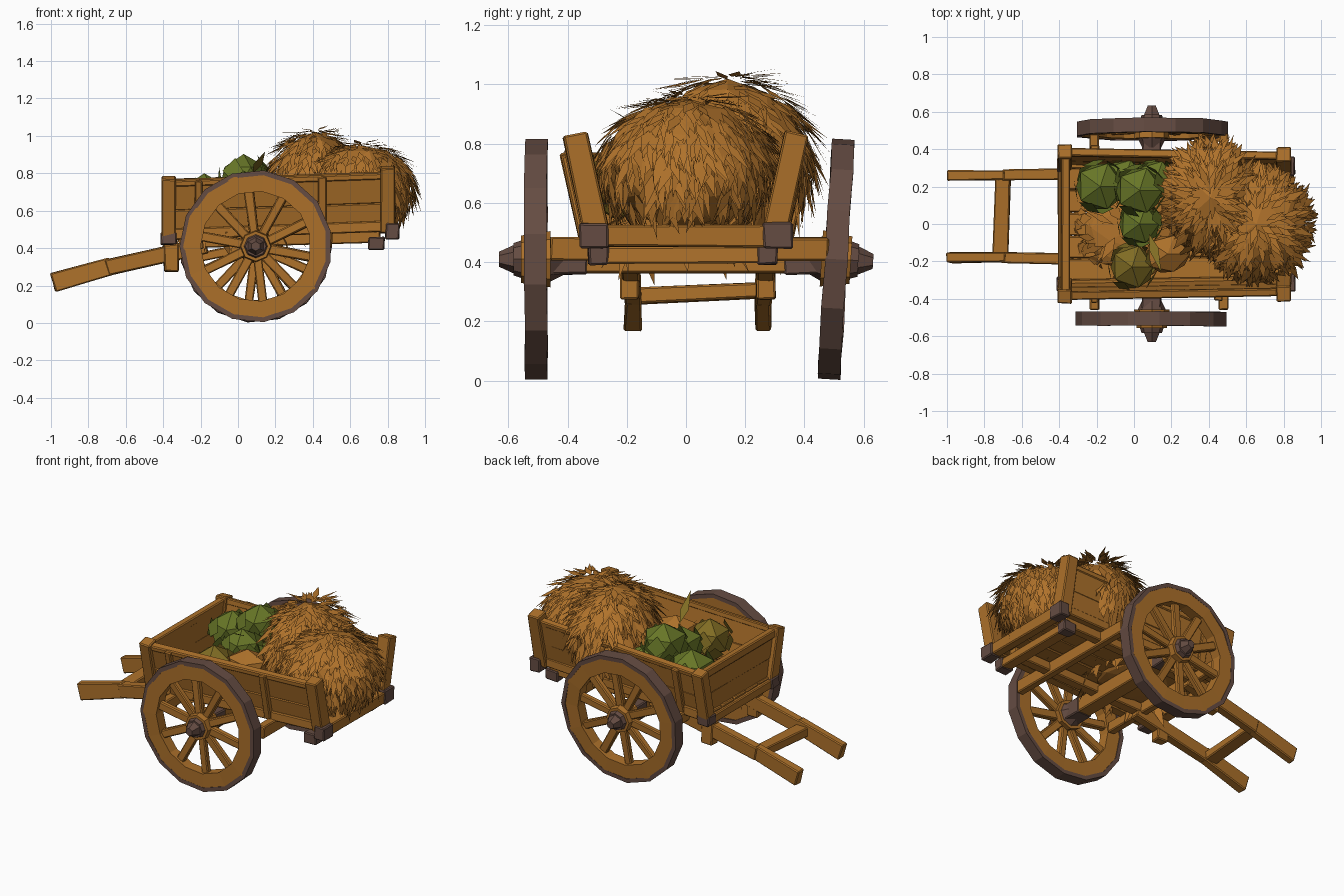
import bpy, bmesh, math, random
from mathutils import Vector, Matrix

if "Cube" in bpy.data.objects:
    bpy.data.objects.remove(bpy.data.objects["Cube"])

random.seed(4)

def material(name, rgb):
    m = bpy.data.materials.new(name)
    m.diffuse_color = (*rgb, 1)
    m.use_nodes = True
    m.node_tree.nodes["Principled BSDF"].inputs["Base Color"].default_value = m.diffuse_color
    return m

WOOD = material("wood", (0.41, 0.162, 0.023))
HAY = material("hay", (0.43, 0.168, 0.024))
IRON = material("iron", (0.13, 0.072, 0.055))
GREEN = material("cabbage green", (0.135, 0.18, 0.02))
OLIVE = material("olive", (0.215, 0.15, 0.017))

def finish(bm, name, mat, matrix=None, bevel=0):
    bmesh.ops.recalc_face_normals(bm, faces=bm.faces)
    if matrix:
        bm.transform(matrix)
    me = bpy.data.meshes.new(name)
    bm.to_mesh(me)
    bm.free()
    me.materials.append(mat)
    ob = bpy.data.objects.new(name, me)
    bpy.context.collection.objects.link(ob)
    if bevel:
        mod = ob.modifiers.new("worn edges", 'BEVEL')
        mod.width, mod.segments = bevel, 1
    return ob

def beam(name, a, b, w, h, mat=WOOD, up=(0, 0, 1), jitter=0.004, matrix=None, taper=1):
    """Rough-hewn bar from a to b; h is measured along up, w across it."""
    a, b, up = Vector(a), Vector(b), Vector(up)
    d = (b - a).normalized()
    side = d.cross(up).normalized()
    up = side.cross(d)
    bm = bmesh.new()
    bmesh.ops.create_cube(bm, size=1)
    for v in bm.verts:
        k = taper if v.co.x > 0 else 1
        v.co = ((a + b) / 2 + d * v.co.x * (b - a).length + side * v.co.y * w * k + up * v.co.z * h * k
                + Vector([random.uniform(-jitter, jitter) for _ in range(3)]))
    return finish(bm, name, mat, matrix, 0.006)

def capped_beam(name, a, b, w, h, cap):
    """Bar with iron shoes on both ends."""
    a, b = Vector(a), Vector(b)
    d = (b - a).normalized()
    beam(name, a, b, w, h)
    for p, s in ((a, 1), (b, -1)):
        beam(name + "_iron", p - d * s * 0.01, p + d * s * cap, w + 0.012, h + 0.012, IRON)

def ring(name, r0, r1, width, n, mat, matrix, jitter=0):
    """Square-section ring around local y."""
    bm = bmesh.new()
    loops = []
    for i in range(n):
        t = 2 * math.pi * i / n
        j = random.uniform(-jitter, jitter)
        loops.append([bm.verts.new((r * math.cos(t), y * width / 2 + j, r * math.sin(t)))
                      for r, y in ((r0, -1), (r1, -1), (r1, 1), (r0, 1))])
    for i in range(n):
        p, q = loops[i], loops[(i + 1) % n]
        for k in range(4):
            bm.faces.new((p[k], p[(k + 1) % 4], q[(k + 1) % 4], q[k]))
    return finish(bm, name, mat, matrix)

def cone(name, r0, r1, y0, y1, mat, matrix, n=8):
    bm = bmesh.new()
    bmesh.ops.create_cone(bm, cap_ends=True, segments=n, radius1=r0, radius2=r1, depth=abs(y1 - y0))
    turn = Matrix.Rotation(math.radians(-90 if y1 > y0 else 90), 4, 'X')
    return finish(bm, name, mat, matrix @ Matrix.Translation((0, (y0 + y1) / 2, 0)) @ turn)

# Wheels: iron tyre, wooden felloe, spokes and hub
for s, name, tilt in ((-1, "near_wheel", 0), (1, "far_wheel", -0.06)):
    m = (Matrix.Translation((0.095, s * 0.507, 0.41)) @ Matrix.Rotation(tilt, 4, 'X')
         @ Matrix.Rotation(0 if s > 0 else math.pi, 4, 'Z'))
    ring(name + "_tyre", 0.382, 0.408, 0.076, 15, IRON, m, 0.003)
    ring(name + "_felloe", 0.295, 0.388, 0.07, 15, WOOD, m, 0.002)
    for i in range(10):
        t = 2 * math.pi * (i + 0.3) / 10
        d = Vector((math.cos(t), 0, math.sin(t)))
        beam(name + "_spoke", d * 0.06, d * 0.315, 0.05, 0.036, up=(0, 1, 0), matrix=m)
    cone(name + "_hub", 0.095, 0.08, -0.05, 0.05, WOOD, m)
    cone(name + "_hub_cap", 0.066, 0.055, 0.04, 0.075, IRON, m)
    cone(name + "_axle_pin", 0.05, 0.025, 0.07, 0.125, IRON, m, 6)
    cone(name + "_hub_collar", 0.08, 0.05, -0.04, -0.10, IRON, m)

# Axle and the cross beams under the bed
capped_beam("axle", (0.095, -0.45, 0.41), (0.095, 0.45, 0.41), 0.09, 0.09, 0.12)
for x, z in ((-0.21, 0.43), (0.48, 0.445)):
    beam("cross_beam", (x, -0.46, z), (x, 0.48, z), 0.05, 0.075)
capped_beam("rear_cross_beam", (0.74, -0.32, 0.425), (0.74, 0.30, 0.425), 0.075, 0.055, 0.06)

# Body: points on the flared side walls (t = 0 at floor, 1 at top edge)
def wall(x, t, s):
    u = (x + 0.4) / 1.2
    return Vector((x, s * (0.325 - 0.02 * u + 0.06 * t), 0.475 + 0.04 * u + 0.28 * t))

for i in range(5):
    y = (i - 2) * 0.122
    beam("floor_plank", (-0.39, y, 0.475), (0.82, y * 0.95, 0.51), 0.121, 0.03)
for s in (-1, 1):
    up = wall(0, 1, s) - wall(0, 0, s)
    for t in (0.22, 0.70):
        beam("side_plank", wall(-0.37, t, s), wall(0.82, t, s), 0.03, 0.142, up=up)
    beam("side_top_rail", wall(-0.39, 0.97, s), wall(0.8, 0.97, s), 0.045, 0.035, up=up)
    beam("side_sill", wall(-0.39, 0.0, s), wall(0.83, 0.0, s), 0.06, 0.06)
    # corner posts and flush outside braces
    beam("front_post", wall(-0.37, -0.08, s), wall(-0.37, 1.07, s), 0.075, 0.075, up=(1, 0, 0))
    beam("rear_post", wall(0.80, -0.1, s), wall(0.80, 1.14, s), 0.085, 0.08, up=(1, 0, 0))
    for x in (-0.21, 0.45):
        out = Vector((0, s * 0.025, 0))
        beam("side_brace", wall(x, -0.08, s) + out, wall(x, 1.0, s) + out, 0.03, 0.045, up=(1, 0, 0))
# Front wall and end sills
for t in (0.22, 0.68):
    beam("front_plank", wall(-0.36, t, -1), wall(-0.36, t, 1), 0.03, 0.14)
beam("front_top_rail", wall(-0.365, 0.96, -1), wall(-0.365, 0.96, 1), 0.05, 0.045)
capped_beam("front_sill", (-0.37, -0.35, 0.45), (-0.37, 0.35, 0.45), 0.075, 0.055, 0.07)
capped_beam("rear_sill", (0.825, -0.35, 0.49), (0.825, 0.35, 0.49), 0.06, 0.075, 0.09)

# Pulling shafts with their crossbar, wedges and bearers under the floor
for y0, y1 in ((-0.18, -0.19), (0.26, 0.27)):
    beam("shaft_handle", (-0.99, y0, 0.215), (-0.68, y0, 0.302), 0.056, 0.1, taper=0.92)
    beam("shaft", (-0.70, y0, 0.295), (-0.17, y1, 0.415), 0.058, 0.085)
    beam("shaft_wedge", (-0.36, y1, 0.42), (-0.355, y1, 0.275), 0.06, 0.08, up=(1, 0, 0))
    beam("bearer", (-0.2, y1, 0.435), (0.76, y1, 0.46), 0.06, 0.06)
beam("shaft_crossbar", (-0.715, -0.17, 0.285), (-0.70, 0.25, 0.305), 0.08, 0.055)

def blade(bm, p, d, n, length, width):
    """Folded kite-shaped straw or leaf."""
    side = d.cross(n).normalized() * width / 2
    mid = p + d * length * 0.4
    a, b, c, e = (bm.verts.new(q) for q in (p, mid + side, p + d * length, mid - side))
    bm.faces.new((a, b, c))
    bm.faces.new((a, c, e))

def lump(name, c, r, mat, rough=0.06, sub=2):
    bm = bmesh.new()
    bmesh.ops.create_icosphere(bm, subdivisions=sub, radius=1)
    for v in bm.verts:
        v.co = v.co * random.uniform(1 - rough, 1 + rough)
        v.co = Vector([c[k] + v.co[k] * r[k] for k in range(3)])
    return finish(bm, name, mat)

def straw_heap(name, c, r, count, low, length, width, core=0.96):
    """Rounded core thatched with downward-pointing straw."""
    lump(name + "_core", c, [q * core for q in r], HAY, 0.03)
    bm = bmesh.new()
    for _ in range(count):
        z, a = random.uniform(low, 1), random.uniform(0, 2 * math.pi)
        k = math.sqrt(1 - z * z)
        n = Vector((k * math.cos(a), k * math.sin(a), z))
        p = Vector([c[i] + n[i] * r[i] * random.uniform(0.95, 1.03) for i in range(3)])
        d = Vector((n.x * z, n.y * z, -k * k)).normalized()
        d = (d + n * random.uniform(-0.05, 0.35)
             + n.cross(d) * random.uniform(-0.5, 0.5)).normalized()
        blade(bm, p, d, n, random.uniform(0.6, 1.2) * length, random.uniform(0.6, 1.3) * width)
    return finish(bm, name + "_straw", HAY)

# Hay piles and loose straw on the floor
straw_heap("tall_hay", (0.41, 0.14, 0.74), (0.23, 0.285, 0.29), 700, -0.35, 0.14, 0.034)
straw_heap("rear_hay", (0.655, 0.0, 0.73), (0.285, 0.29, 0.23), 900, -0.65, 0.13, 0.034)
straw_heap("loose_straw", (-0.02, -0.02, 0.50), (0.29, 0.27, 0.08), 110, 0.1, 0.17, 0.05, 0.85)

# Vegetables
def cabbage(name, c, r, mat):
    lump(name, c, (r, r, r * 0.93), mat, 0.05, 1)
    bm = bmesh.new()
    for i in range(9):
        a = i * 2.4
        z = -0.6 + i * 0.14
        k = math.sqrt(1 - z * z)
        n = Vector((k * math.cos(a), k * math.sin(a), z))
        d = (Vector((0, 0, 1)) - n * z).normalized()
        blade(bm, Vector(c) + n * r * 0.95 - d * r * 0.45, d, n, r * 0.9, r * 0.9)
    finish(bm, name + "_leaves", mat)

cabbage("front_cabbage", (-0.18, 0.20, 0.67), 0.14, GREEN)
cabbage("top_cabbage", (0.03, 0.18, 0.775), 0.137, GREEN)
cabbage("middle_cabbage", (0.03, 0.0, 0.70), 0.12, GREEN)
cabbage("lower_cabbage", (-0.05, 0.24, 0.60), 0.12, GREEN)
cabbage("rear_cabbage", (0.12, 0.24, 0.66), 0.11, GREEN)
cabbage("olive_squash", (-0.01, -0.23, 0.665), 0.13, OLIVE)
lump("brown_gourd", (0.18, -0.16, 0.68), (0.13, 0.12, 0.11), WOOD, 0.08, 1)
bm = bmesh.new()
blade(bm, Vector((0.08, -0.05, 0.80)), Vector((0.25, -0.8, 0.45)).normalized(), Vector((0, 0, 1)), 0.25, 0.05)
finish(bm, "squash_leaf", OLIVE)
